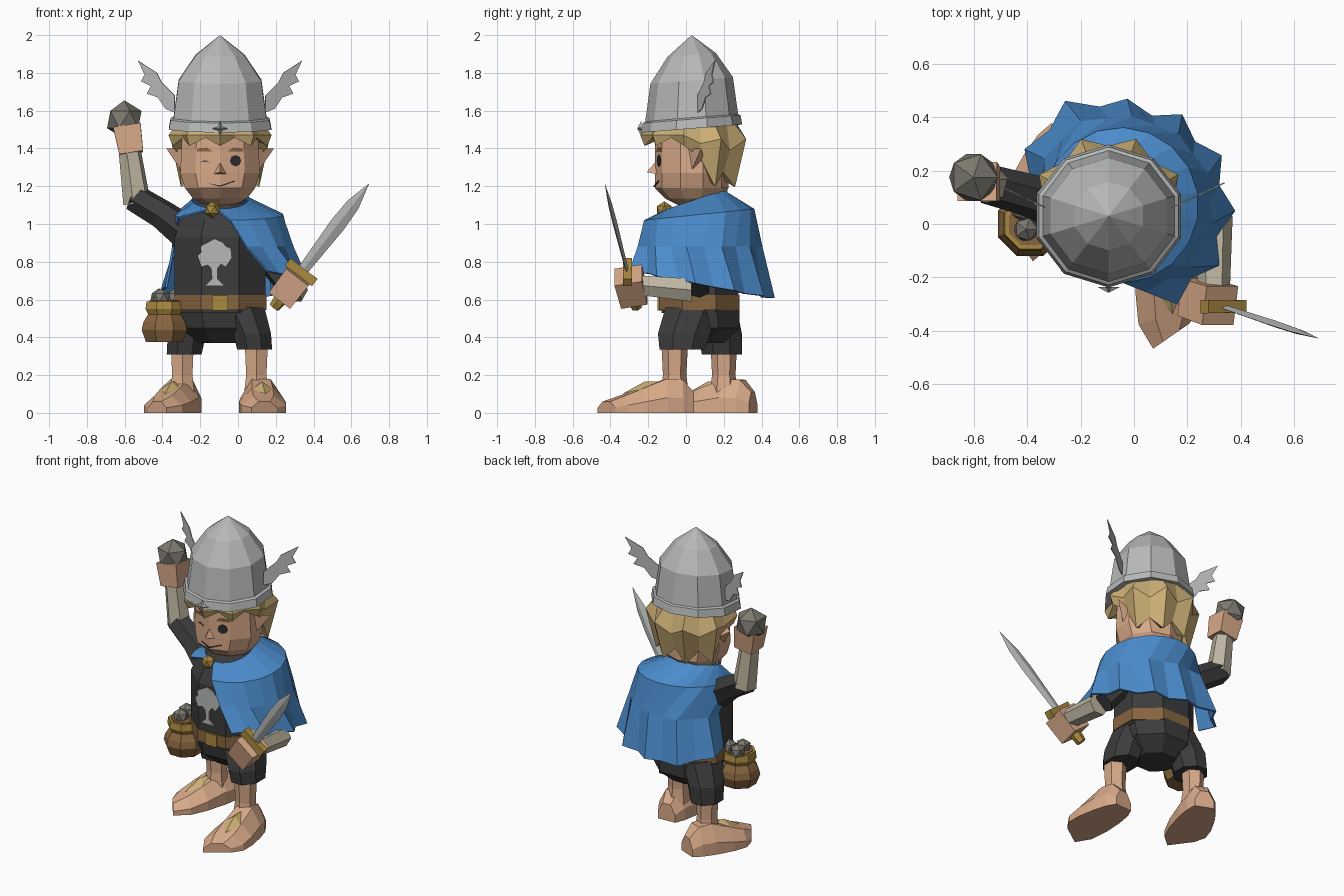
import bpy, bmesh
from math import sin, cos, pi, radians
from mathutils import Vector

default_cube = bpy.data.objects.get("Cube")
if default_cube:
    bpy.data.objects.remove(default_cube, do_unlink=True)


def material(name, *rgb):
    mat = bpy.data.materials.new(name)
    mat.use_nodes = True
    colour = (*rgb, 1)
    mat.diffuse_color = colour
    mat.node_tree.nodes["Principled BSDF"].inputs["Base Color"].default_value = colour
    return mat


skin = material("skin", .69, .40, .25)
blue = material("cape blue", .07, .26, .60)
black = material("charcoal cloth", .045, .045, .045)
brown = material("leather brown", .24, .13, .05)
gold = material("gold", .40, .25, .05)
blond = material("blond hair", .60, .43, .18)
metal = material("grey metal", .47, .48, .48)
stone = material("stone grey", .20, .19, .16)
linen = material("pale linen", .52, .47, .36)
dark = material("dark ink", .025, .027, .03)

CX = -.095  # middle line of the body


# ---- helpers ----
def build(name, verts, faces, mat):
    bm = bmesh.new()
    points = [bm.verts.new(v) for v in verts]
    for face in faces:
        bm.faces.new([points[i] for i in face])
    bmesh.ops.remove_doubles(bm, verts=bm.verts, dist=.0001)
    bmesh.ops.recalc_face_normals(bm, faces=bm.faces)
    mesh = bpy.data.meshes.new(name)
    bm.to_mesh(mesh)
    bm.free()
    mesh.materials.append(mat)
    obj = bpy.data.objects.new(name, mesh)
    bpy.context.collection.objects.link(obj)
    return obj


def grid(name, rows, mat, closed=True, caps=True):
    """Skin a list of equally long point rows."""
    n = len(rows[0])
    verts = [p for row in rows for p in row]
    faces = []
    for r in range(len(rows) - 1):
        for k in range(n if closed else n - 1):
            j = (k + 1) % n
            faces.append((r * n + k, r * n + j, r * n + n + j, r * n + n + k))
    if caps:
        faces.append(range(n))
        faces.append(range(len(verts) - n, len(verts)))
    return build(name, verts, faces, mat)


def loft(name, rows, sides, mat, turn=-90):
    """Horizontal rings given as x, y, z, x radius, y radius."""
    angles = [radians(turn) + 2 * pi * k / sides for k in range(sides)]
    return grid(name, [[(x + rx * cos(a), y + ry * sin(a), z) for a in angles]
                       for x, y, z, rx, ry in rows], mat)


def limb(name, stops, sides, mat, turn=45, flat=1):
    """Tube through (point, radius) stops."""
    pts = [Vector(p) for p, _ in stops]
    rows = []
    for i, (p, (_, r)) in enumerate(zip(pts, stops)):
        along = pts[min(i + 1, len(pts) - 1)] - pts[max(i - 1, 0)]
        u = along.cross(Vector((0, 1, 0))).normalized()
        v = u.cross(along).normalized() * flat
        angles = [radians(turn) + 2 * pi * k / sides for k in range(sides)]
        rows.append([p + (u * cos(a) + v * sin(a)) * r for a in angles])
    return grid(name, rows, mat)


def plate(name, outline, offset, mat):
    """Thin prism on a flat outline."""
    front = [Vector(p) for p in outline]
    return grid(name, [front, [p + Vector(offset) for p in front]], mat)


def rock(name, centre, radius, mat):
    bm = bmesh.new()
    bmesh.ops.create_icosphere(bm, subdivisions=1, radius=radius)
    verts = [v.co + Vector(centre) for v in bm.verts]
    faces = [[v.index for v in f.verts] for f in bm.faces]
    bm.free()
    return build(name, verts, faces, mat)


def face_plate(name, outline, mat):
    """Plate laid on the two front planes of the face."""
    plate(name, [(CX + x, -.171 + .31 * abs(x), z) for x, z in outline], (0, .008, 0), mat)


# ---- body and clothes ----
loft("tunic", [(CX, .07, z, rx, ry) for z, rx, ry in
     [(.53, .25, .215), (.63, .26, .225), (.93, .26, .225), (1.02, .22, .18), (1.12, .11, .1)]],
     8, black, 22.5)
loft("belt", [(CX, .07, z, .265, .23) for z in (.545, .625)], 8, brown, 22.5)
buckle = [(CX + x, -.152, .582 + z) for x, z in ((-.042, -.04), (.042, -.04), (.042, .04), (-.042, .04))]
plate("buckle", buckle, (0, .02, 0), gold)
loft("shorts_seat", [(CX, .08, .56, .25, .22), (CX, .09, .45, .23, .21), (CX, .09, .37, .12, .12)],
     8, black, 22.5)
loft("left_shorts_leg", [(.02, .04, .56, .13, .16), (.075, -.01, .42, .108, .15),
                         (.088, -.02, .335, .1, .13)], 8, black, 22.5)
loft("right_shorts_leg", [(-.2, .12, .56, .12, .16), (-.27, .18, .42, .11, .125),
                          (-.285, .19, .31, .1, .115)], 8, black, 22.5)
tree = [(-.035, .9), (0, .92), (.045, .9), (.06, .88), (.085, .87), (.09, .82), (.06, .775),
        (.035, .79), (.015, .765), (.015, .71), (.05, .675), (-.045, .675), (-.01, .71),
        (-.015, .765), (-.035, .785), (-.07, .775), (-.09, .83), (-.07, .85), (-.075, .88)]
plate("tree_emblem", [(x - .125, -.145, z) for x, z in tree], (0, .009, 0), metal)

# ---- legs and feet; the inner toe reaches furthest ----
for side, out, ankle, heel, yaw in (("left", 1, (.097, -.06), (.115, .04), 3),
                                    ("right", -1, (-.295, .2), (-.255, .355), -22)):
    x, y = ankle
    loft(side + "_leg", [(x, y, .1, .075, .075), (x, y, .2, .062, .062), (x, y, .36, .07, .07)],
         6, skin)
    sections = [(0, .06, .11), (.06, .09, .175), (.15, .11, .18), (.29, .125, .13),
                (.41, .12, .09), (.505, .07, .06)]
    shape = [(-1, 0), (-1, .45), (-.45, 1), (.45, 1), (1, .45), (1, 0)]
    foot = grid(side + "_foot", [[(u * w, d * d * .17 * (u * out + 1) - d, v * h) for u, v in shape]
                                 for d, w, h in sections], skin)
    tuft = build(side + "_foot_tuft",
                 [(0, -.18, .165), (.055, -.28, .125), (.01, -.38, .1), (-.055, -.28, .125),
                  (0, -.26, .165)],
                 [(0, 1, 4), (1, 2, 4), (2, 3, 4), (3, 0, 4)], blond)
    for part in (foot, tuft):
        part.location = (*heel, 0)
        part.rotation_euler.z = radians(yaw)

# ---- arms ----
limb("right_sleeve", [((-.24, .06, .93), .1), ((-.4, .11, 1.05), .08),
                      ((-.55, .15, 1.14), .075)], 6, black)
limb("right_forearm", [((-.535, .15, 1.11), .075), ((-.575, .15, 1.4), .06)], 6, linen)
limb("right_hand", [((-.565, .15, 1.375), .09), ((-.588, .16, 1.52), .104)], 4, skin)
rock("raised_stone", (-.602, .175, 1.553), .102, stone)
limb("left_sleeve", [((.05, .08, .95), .07), ((.16, .08, .8), .06), ((.285, .06, .65), .063)],
     6, black)
hexagon = [(cos(k * pi / 3), sin(k * pi / 3)) for k in range(6)]
grid("left_forearm", [[(.3 + r * u, y, z + r * v) for u, v in hexagon]
                      for y, z, r in ((.03, .65, .07), (-.24, .675, .06))], linen)

# ---- sword ----
guard = Vector((.335, -.31, .745))
aim = Vector((.36, -.12, .47)).normalized()
across = aim.cross(Vector((0, 1, 0))).normalized()
limb("left_hand", [(guard - aim * .18, .1), (guard - aim * .02, .105)], 4, skin)
limb("sword_guard", [(guard - across * .09, .035), (guard, .032), (guard + across * .09, .035)],
     4, gold)
limb("sword_grip", [(guard - aim * .24, .03), (guard - aim * .2, .035), (guard, .02)], 6, gold)
limb("sword_blade", [(guard, .028), (guard + aim * .32, .042), (guard + aim * .46, .036),
                     (guard + aim * .605, 0)], 4, metal, 0, .3)

# ---- cape, fuller behind the raised arm ----
columns = 16
cape_rows = []
# x, y, radius, height, height change to the back, start angle, end angle, ripple, fullness
for x, y, r, z, rise, start, end, ripple, full in (
        (CX, .05, .15, 1.13, .05, -97, 250, 0, 0),
        (-.05, .07, .292, 1.05, .03, -88, 205, 0, 0),
        (-.035, .07, .328, .88, 0, -76, 166, .008, .03),
        (-.03, .06, .385, .685, -.075, -62, 165, .025, .07)):
    row = []
    for k in range(columns):
        a = radians(start + (end - start) * k / (columns - 1))
        reach = r + ripple * (-1) ** k + full * max(0, -sin(2 * a) * sin(a))
        row.append((x + reach * cos(a), y + reach * sin(a), z + rise * sin(a)))
    cape_rows.append(row)
cape = grid("cape", cape_rows, blue, closed=False, caps=False)
cape.modifiers.new("thickness", "SOLIDIFY").thickness = .012
rock("cape_clasp", (-.135, -.115, 1.075), .045, gold)

# ---- head ----
loft("neck", [(CX, .06, 1.04, .09, .09), (CX, .05, 1.16, .09, .09)], 8, skin)
loft("head", [(CX, .04, 1.1, .08, .08), (CX, .035, 1.135, .15, .145), (CX, .03, 1.19, .195, .195),
              (CX, .03, 1.27, .222, .195), (CX, .03, 1.4, .215, .195), (CX, .03, 1.52, .21, .195)],
     10, skin)
build("nose", [(CX, -.155, 1.335), (CX - .04, -.145, 1.262), (CX + .04, -.145, 1.262),
               (CX, -.208, 1.275)], [(0, 1, 3), (0, 3, 2), (1, 2, 3)], skin)
face_plate("open_eye", [(.082 + .03 * cos(k * pi / 4), 1.335 + .03 * sin(k * pi / 4))
                        for k in range(8)], dark)
face_plate("winking_eye", [(-.11, 1.325), (-.08, 1.338), (-.05, 1.325), (-.08, 1.331)], dark)
face_plate("mouth_right", [(-.07, 1.217), (0, 1.197), (0, 1.204)], dark)
face_plate("mouth_left", [(0, 1.197), (.08, 1.225), (.075, 1.23), (0, 1.204)], dark)
for s, side in ((1, "left"), (-1, "right")):
    face_plate(side + "_eyebrow", [(s * .04, 1.385), (s * .125, 1.385), (s * .12, 1.4),
                                   (s * .07, 1.405)], brown)
    build(side + "_ear", [(CX + s * x, y, z) for x, y, z in
                          ((.2, .01, 1.4), (.19, .02, 1.26), (.18, .1, 1.33), (.285, .08, 1.4))],
          [(0, 1, 3), (1, 2, 3), (2, 0, 3)], skin)

# ---- hair in big clumps, short over the face and long behind ----
hair_rows = [[], [], [], []]
clumps = 18
for k in range(clumps):
    a = -pi / 2 + 2 * pi * k / clumps
    back = max(0, min(1, sin(a) * 1.7 + .25))
    jag = (-1) ** k
    low = 1.435 - .2 * back - (.022 + .018 * back) * jag
    middle = 1.47 - .05 * back + .03 * jag * back
    levels = ((.235, 1.53), (.255 + .025 * back + .022 * jag, middle),
              (.24 - .015 * back + .014 * jag, low), (.185, low + .03))
    for row, (r, z) in zip(hair_rows, levels):
        row.append((CX + r * cos(a), .035 + r * sin(a), z))
grid("hair", hair_rows, blond)

# ---- winged helmet, a little lower at the front ----
helmet_band = loft("helmet_band", [(CX, .03, z, r, r * .94) for z, r in
                   ((1.505, .285), (1.555, .275), (1.565, .255))], 10, metal)
helmet_dome = loft("helmet_dome", [(CX, .03, z, r, r * .95) for z, r in
                   ((1.54, .262), (1.76, .23), (1.895, .135), (2, 0))], 10, metal)
for part in (helmet_band, helmet_dome):
    for v in part.data.vertices:
        if v.co.z < 1.99:
            v.co.z += .08 * (v.co.y - .03)
feathers = [(0, 1.59), (0, 1.68), (.07, 1.75), (.095, 1.8), (.195, 1.865), (.16, 1.79), (.178, 1.755),
            (.127, 1.73), (.148, 1.69), (.09, 1.67), (.05, 1.61)]
for s, side in ((1, "left"), (-1, "right")):
    plate(side + "_helmet_wing", [(CX + s * (.24 + u), .06 + .47 * u, z) for u, z in feathers],
          (-s * .002, .005, 0), metal)
star = [(CX, -.258, 1.505)]
for k in range(8):
    r = .014 if k % 2 else .043
    star.append((CX + r * cos(k * pi / 4), -.236, 1.505 + r * sin(k * pi / 4)))
build("helmet_star", star, [(0, k + 1, (k + 1) % 8 + 1) for k in range(8)] + [range(1, 9)], metal)

# ---- bag of stones ----
bag_x = -.39
loft("bag", [(bag_x, 0, z, r, r) for z, r in
             ((.375, .105), (.44, .13), (.48, .12), (.53, .088), (.595, .085))], 8, brown, 22.5)
loft("bag_rim", [(bag_x, 0, z, r, r) for z, r in ((.52, .092), (.55, .108), (.59, .102))],
     8, gold, 22.5)
for name, x, y in (("front", -.015, -.02), ("left", .055, .03), ("back", -.03, .06)):
    rock(name + "_bag_stone", (bag_x + x, y, .61), .05, stone)
